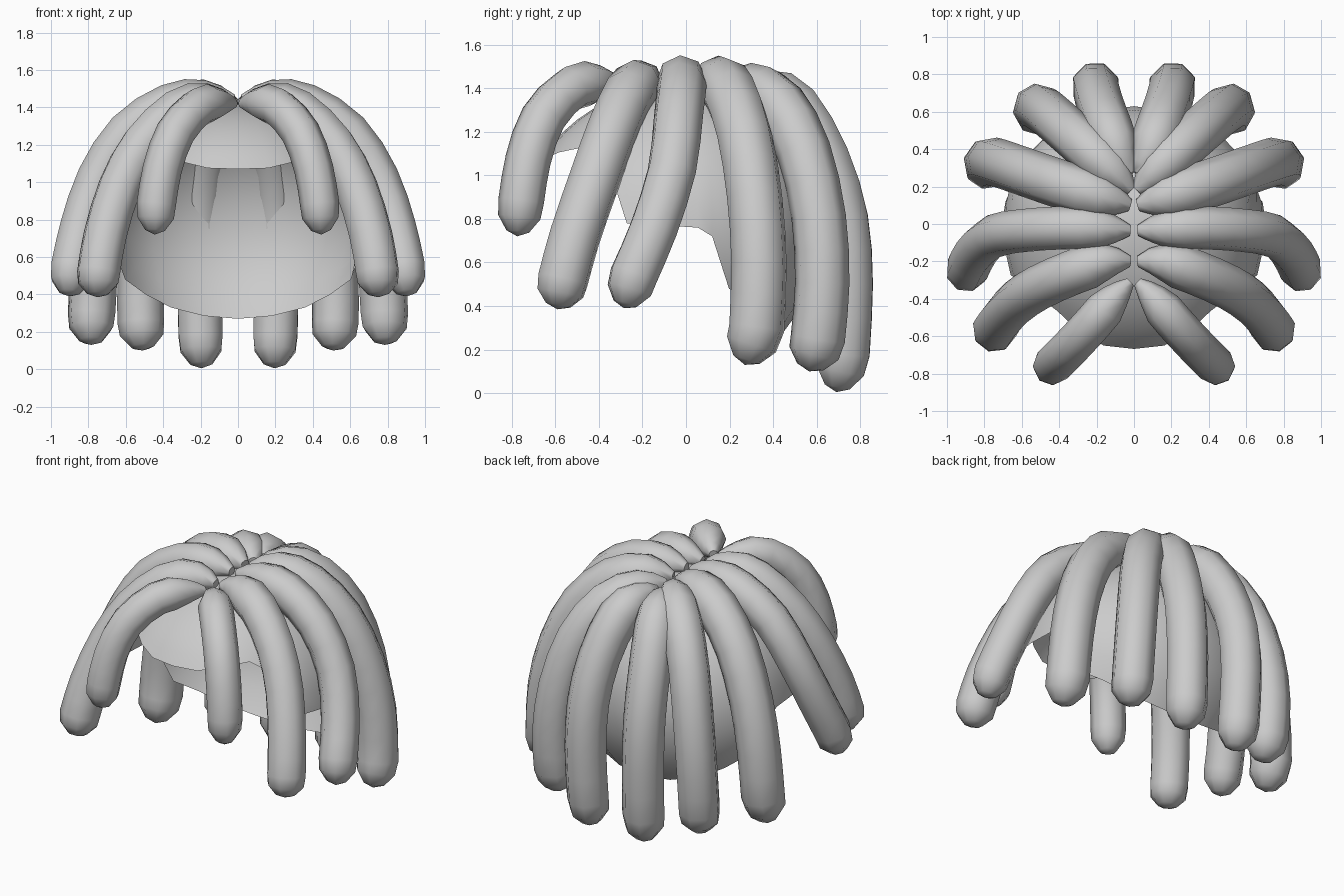
import bpy, bmesh, math
from mathutils import Vector

if "Cube" in bpy.data.objects:
    bpy.data.objects.remove(bpy.data.objects["Cube"])

mat = bpy.data.materials.new("plain grey")
mat.diffuse_color = (0.6, 0.6, 0.6, 1)
mat.use_nodes = True
mat.node_tree.nodes["Principled BSDF"].inputs["Base Color"].default_value = mat.diffuse_color


def finish(name, bm, angle):
    bmesh.ops.recalc_face_normals(bm, faces=bm.faces)
    me = bpy.data.meshes.new(name)
    bm.to_mesh(me)
    bm.free()
    me.materials.append(mat)
    ob = bpy.data.objects.new(name, me)
    bpy.context.collection.objects.link(ob)
    bpy.ops.object.select_all(action='DESELECT')
    ob.select_set(True)
    bpy.context.view_layer.objects.active = ob
    bpy.ops.object.shade_smooth_by_angle(angle=math.radians(angle))
    return ob


def smooth_path(pts):
    """Add a rounded midpoint between each pair of path points."""
    out = [pts[0]]
    for i in range(len(pts) - 1):
        a, b = pts[i], pts[i + 1]
        before = pts[i - 1] if i else a * 2 - b
        after = pts[i + 2] if i + 2 < len(pts) else b * 2 - a
        out += [(a + b) * 0.5625 - (before + after) * 0.0625, b]
    return out


# Hair locks: tube that swells quickly from the parting and ends in a blunt point
def lock(name, path, radius, side, sides=8):
    pts = [Vector((x * side, y, z)) for x, y, z in path]
    tip, last = pts[-1], pts[-2]
    rings, run, prev = [], 0, pts[0]
    for p in smooth_path(pts[:-1]):
        run += (p - prev).length
        prev = p
        rings.append((p, max(0.25, min(1, math.sqrt(run / 0.2)))))
    rings += [(last.lerp(tip, 0.45), 0.93), (last.lerp(tip, 0.86), 0.5)]
    flat = tip - pts[0]
    across = Vector((-flat.y, flat.x, 0)).normalized()
    bm = bmesh.new()
    loops = []
    for i, (p, s) in enumerate(rings):
        before = rings[max(i - 1, 0)][0]
        after = rings[i + 1][0] if i + 1 < len(rings) else tip
        t = (after - before).normalized()
        a = (across - t * across.dot(t)).normalized()
        b = t.cross(a)
        loops.append([bm.verts.new(p + (a * math.cos(k * math.tau / sides)
                      + b * math.sin(k * math.tau / sides)) * radius * s)
                      for k in range(sides)])
    for l0, l1 in zip(loops, loops[1:]):
        for k in range(sides):
            j = (k + 1) % sides
            bm.faces.new((l0[k], l0[j], l1[j], l1[k]))
    bm.faces.new(loops[0])
    end = bm.verts.new(tip)
    for k in range(sides):
        bm.faces.new((loops[-1][k], loops[-1][(k + 1) % sides], end))
    finish(name, bm, 60)


locks = {
    "fringe_lock": (0.105, [(.02, -.31, 1.42), (.1, -.39, 1.425), (.215, -.525, 1.4), (.335, -.655, 1.265),
                            (.405, -.725, 1.07), (.437, -.757, .88), (.445, -.775, .72)]),
    "front_side_lock": (0.12, [(.02, -.2, 1.42), (.15, -.2, 1.43), (.33, -.26, 1.375), (.51, -.34, 1.2),
                               (.63, -.42, .98), (.71, -.51, .72), (.745, -.565, .52), (.75, -.59, .385)]),
    "side_lock": (0.116, [(.02, -.035, 1.44), (.17, -.025, 1.445), (.37, -.02, 1.41), (.59, -.035, 1.265),
                          (.75, -.065, 1.02), (.843, -.15, .75), (.89, -.24, .54), (.905, -.285, .39)]),
    "rear_side_lock": (0.13, [(.02, .1, 1.43), (.17, .145, 1.435), (.37, .205, 1.37), (.56, .27, 1.18),
                              (.69, .315, .9), (.76, .335, .6), (.783, .325, .3), (.785, .27, .13)]),
    "rear_lock": (0.126, [(.015, .18, 1.42), (.12, .285, 1.41), (.27, .425, 1.325), (.4, .54, 1.11),
                          (.483, .61, .8), (.518, .625, .5), (.52, .605, .25), (.51, .565, .1)]),
    "back_lock": (0.127, [(.012, .27, 1.41), (.075, .36, 1.39), (.13, .5, 1.305), (.18, .635, 1.07),
                          (.203, .718, .8), (.207, .74, .5), (.2, .725, .18), (.195, .69, .005)]),
}
for name, (radius, path) in locks.items():
    for label, side in (("right", 1), ("left", -1)):
        lock(f"{name}_{label}", path, radius, side)

# Scalp shell: open dome whose rim drops from the brow to the nape
RIM = [(0, 1.07), (12, 1.075), (25, 1.105), (42, 1.13), (60, 1.02), (69, .78), (95, .76), (101, .72),
       (110, .48), (125, .40), (140, .33), (160, .285), (180, .27)]


def rim(deg):
    for (a, za), (b, zb) in zip(RIM, RIM[1:]):
        if deg <= b:
            return za + (zb - za) * (deg - a) / (b - a)


MID, TOP, ROWS = 0.75, 1.42, 9
half = [a for a, z in RIM[:6]] + [80] + [a for a, z in RIM[6:]]
angles = half + [360 - a for a in reversed(half[1:-1])]
bm = bmesh.new()
crown = bm.verts.new((0, 0, TOP))
columns = []
for a in angles:
    low = math.acos((rim(min(a, 360 - a)) - MID) / (TOP - MID))
    c, s = math.cos(math.radians(a)), math.sin(math.radians(a))
    s = math.copysign(abs(s) ** (0.85 if c > 0 else 0.95), s)
    depth = 0.76 if c > 0 else 0.63
    columns.append([bm.verts.new((0.7 * s * math.sin(low * r / ROWS), -depth * c * math.sin(low * r / ROWS),
                                  MID + (TOP - MID) * math.cos(low * r / ROWS)))
                    for r in range(1, ROWS + 1)])
for i, col in enumerate(columns):
    nxt = columns[(i + 1) % len(columns)]
    bm.faces.new((crown, col[0], nxt[0]))
    for r in range(ROWS - 1):
        bm.faces.new((col[r], col[r + 1], nxt[r + 1], nxt[r]))
finish("scalp_shell", bm, 60)
